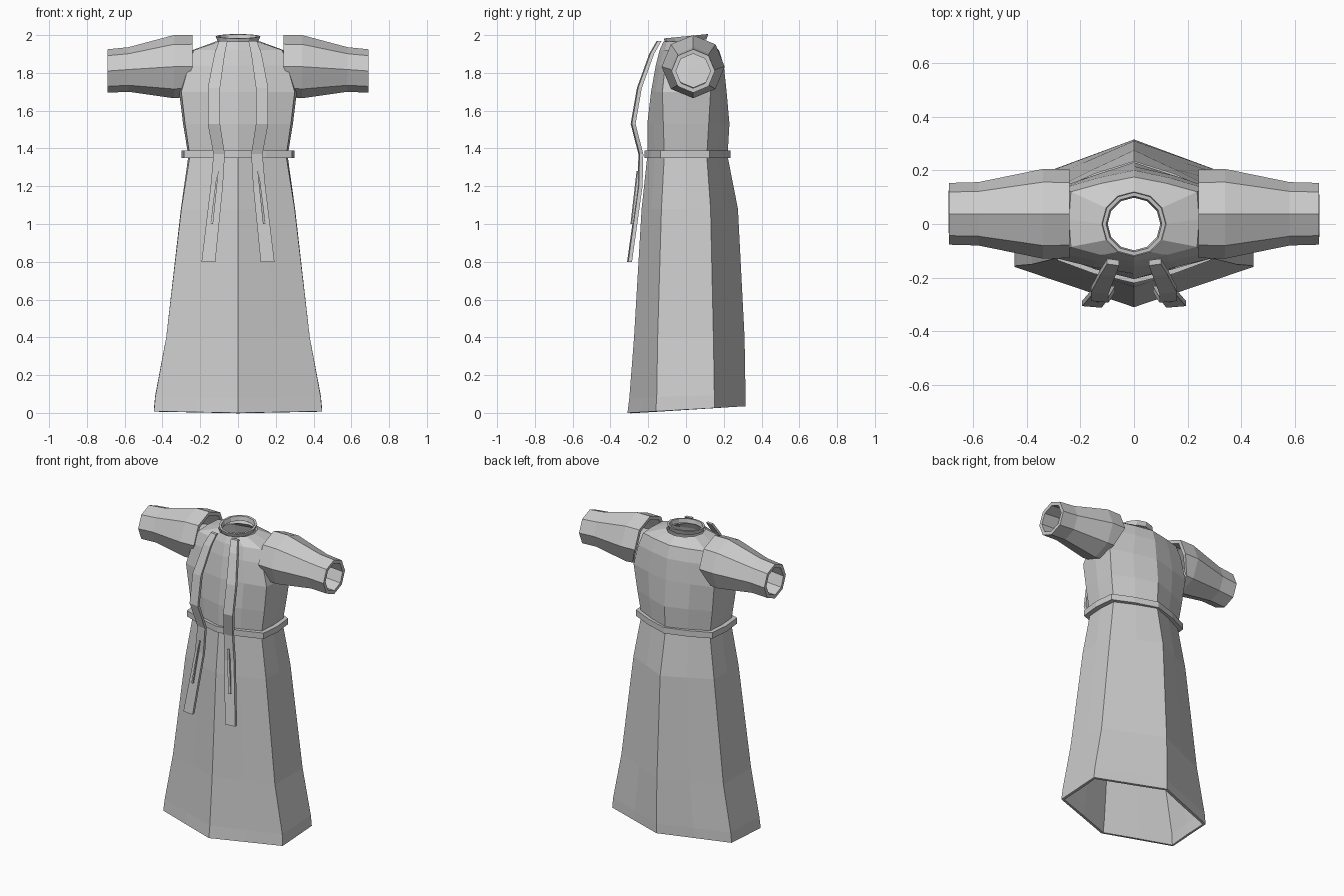
import bpy
import bmesh
from math import sin, cos, pi

cube = bpy.data.objects.get("Cube")
if cube:
    bpy.data.objects.remove(cube, do_unlink=True)

GREY = 0.6
cloth = bpy.data.materials.new("grey cloth")
cloth.use_nodes = True
cloth.diffuse_color = (GREY, GREY, GREY, 1)
shader = cloth.node_tree.nodes["Principled BSDF"]
shader.inputs["Base Color"].default_value = (GREY, GREY, GREY, 1)
shader.inputs["Roughness"].default_value = 0.9


def loft(name, rings, caps=False, closed=False, thickness=0):
    """Skin a list of equal point rings, optionally capped, looped or thickened."""
    bm = bmesh.new()
    rows = [[bm.verts.new(p) for p in ring] for ring in rings]
    pairs = list(zip(rows, rows[1:]))
    if closed:
        pairs.append((rows[-1], rows[0]))
    n = len(rows[0])
    for a, b in pairs:
        for i in range(n):
            j = (i + 1) % n
            bm.faces.new((a[i], a[j], b[j], b[i]))
    if caps:
        bm.faces.new(rows[0][::-1])
        bm.faces.new(rows[-1])
    bmesh.ops.recalc_face_normals(bm, faces=bm.faces)
    mesh = bpy.data.meshes.new(name)
    bm.to_mesh(mesh)
    bm.free()
    mesh.materials.append(cloth)
    obj = bpy.data.objects.new(name, mesh)
    bpy.context.collection.objects.link(obj)
    if thickness:
        wall = obj.modifiers.new("wall", 'SOLIDIFY')
        wall.thickness = thickness
        wall.offset = -1
    return obj


def section(z, w, front, front_side, back_side, back, k=0.0, tilt=0.0):
    """Twelve-point ring: a hexagon at k = 0, rounded out as k nears 1."""
    half = [
        (0, front),
        (w * (0.5 + 0.077 * k), (front + front_side) / 2 + 0.117 * k * front),
        (w, front_side),
        (w * (1 + 0.155 * k), (front_side + back_side) / 2),
        (w, back_side),
        (w * (0.5 + 0.077 * k), (back + back_side) / 2 + 0.117 * k * back),
        (0, back),
    ]
    ring = half + [(-x, y) for x, y in half[-2:0:-1]]
    return [(x, y, z + tilt * (y + 0.31)) for x, y in ring]


# Robe: skirt, bodice and shoulders in one hollow shell
ROBE = [
    (0.00, 0.445, -0.31, -0.16, 0.15, 0.315, 0, 0.056),
    (0.08, 0.438, -0.30, -0.155, 0.15, 0.315, 0, 0.03),
    (0.40, 0.38, -0.275, -0.15, 0.145, 0.31, 0),
    (1.08, 0.30, -0.235, -0.13, 0.13, 0.275, 0.05),
    (1.36, 0.255, -0.205, -0.115, 0.11, 0.22, 0.2),
    (1.53, 0.28, -0.205, -0.12, 0.12, 0.23, 0.25),
    (1.70, 0.30, -0.185, -0.125, 0.13, 0.215, 0.25),
    (1.84, 0.26, -0.16, -0.11, 0.135, 0.20, 0.2),
    (1.92, 0.235, -0.14, -0.085, 0.12, 0.175, 0.2),
    (1.965, 0.104, -0.12, -0.06, 0.06, 0.12, 1),
]
loft("robe", [section(*row) for row in ROBE], thickness=0.018)

# Belt: flat band standing proud of the waist
outer = (0.285, -0.22, -0.135, 0.125, 0.235, 0.3)
inner = (0.24, -0.19, -0.10, 0.10, 0.205, 0.2)
loft("belt", [section(z, *shape) for z, shape in
              ((1.35, outer), (1.39, outer), (1.39, inner), (1.35, inner))], closed=True)


# Collar: twelve-sided ring, a little higher at the back
def collar_ring(z, r):
    return [(r * sin(i * pi / 6), -r * cos(i * pi / 6),
             z - 0.1 * (0.11 + r * cos(i * pi / 6)) + 0.012) for i in range(12)]


loft("collar", [collar_ring(1.965, 0.108), collar_ring(1.993, 0.118),
                collar_ring(1.993, 0.104), collar_ring(1.965, 0.098)], closed=True)


# Sleeves: open octagonal tubes narrowing to the cuff
def sleeve_ring(side, x, slant, z, r):
    ring = []
    for i in range(8):
        a = i * pi / 4
        shift = slant if cos(a) < -0.1 else 0
        ring.append((side * (x + shift), 0.038 + r * sin(a), z + r * cos(a)))
    return ring


SLEEVE = [(0.24, 0.05, 1.835, 0.165), (0.34, 0, 1.833, 0.167),
          (0.58, 0, 1.818, 0.118), (0.69, 0, 1.81, 0.115)]

# Straps: (z, inner x, outer x, front y)
STRAP = [(1.97, 0.055, 0.10, -0.155), (1.90, 0.07, 0.125, -0.195),
         (1.72, 0.095, 0.16, -0.26), (1.53, 0.095, 0.16, -0.293),
         (1.37, 0.07, 0.13, -0.252), (1.20, 0.08, 0.145, -0.256),
         (0.80, 0.12, 0.193, -0.312)]
# Narrow fold lying on the lower strap
FOLD = [(1.28, 0.103, 0.111, -0.262), (1.00, 0.132, 0.146, -0.294)]


def ribbon(side, path, depth):
    return [[(side * a, y, z), (side * b, y + 0.006, z),
             (side * b, y + depth + 0.006, z), (side * a, y + depth, z)]
            for z, a, b, y in path]


for label, side in (("left", 1), ("right", -1)):
    loft(label + "_sleeve", [sleeve_ring(side, *s) for s in SLEEVE], thickness=0.024)
    loft(label + "_strap", ribbon(side, STRAP, 0.02), caps=True)
    loft(label + "_strap_fold", ribbon(side, FOLD, 0.012), caps=True)
